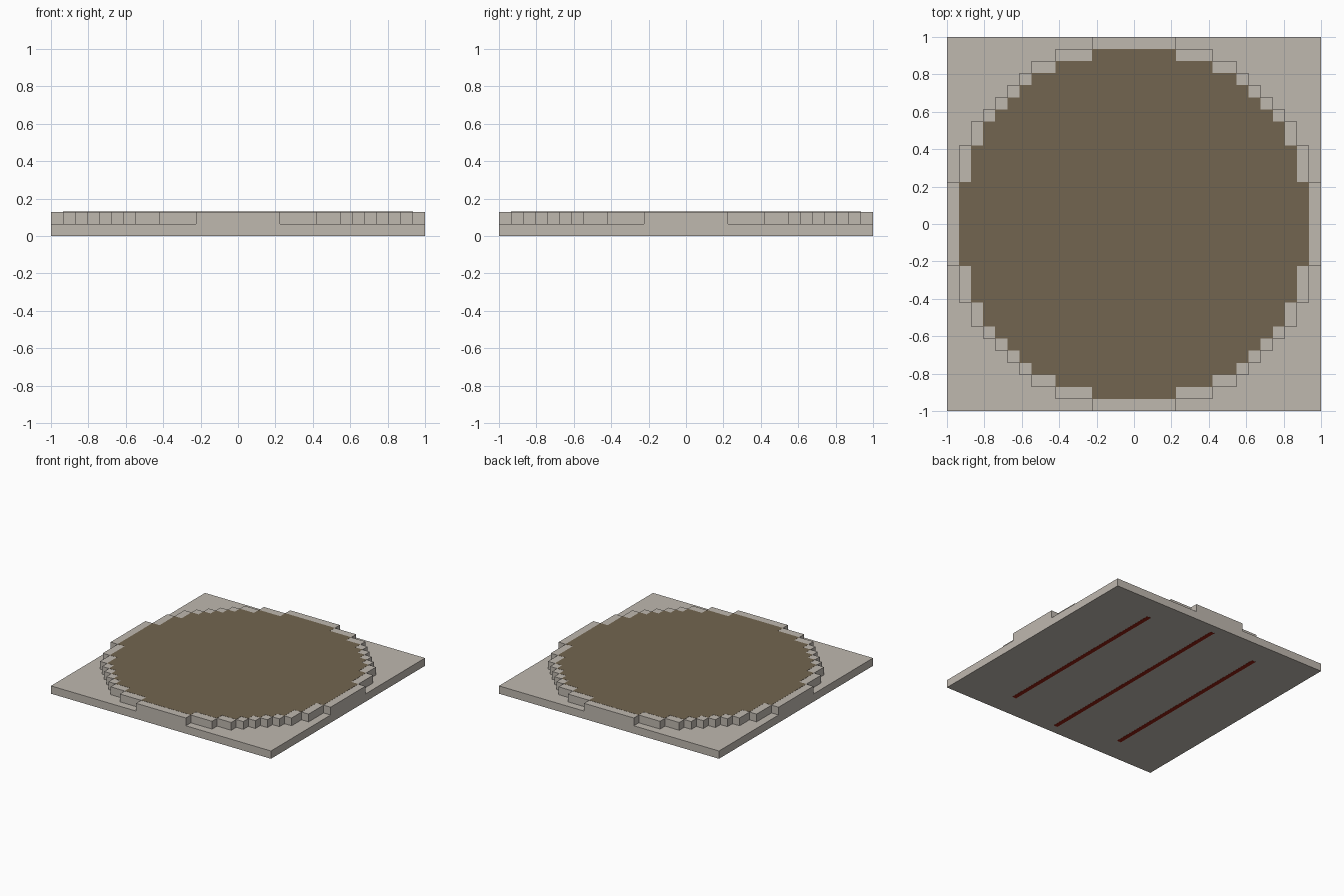
import bpy, bmesh

cube = bpy.data.objects.get("Cube")
if cube:
    bpy.data.objects.remove(cube, do_unlink=True)

CELL = 2 / 31
BASE_TOP, RIM_TOP = 0.065, 0.13
# Half extents of the stepped disc, counted in half cells
STEPS = [7, 13, 17, 19, 21, 23, 25, 27, 29, 31]


def material(name, colour):
    mat = bpy.data.materials.new(name)
    mat.use_nodes = True
    mat.diffuse_color = (*colour, 1)
    bsdf = mat.node_tree.nodes["Principled BSDF"]
    bsdf.inputs["Base Color"].default_value = (*colour, 1)
    bsdf.inputs["Roughness"].default_value = 0.9
    return mat


stone = material("pale stone", (0.52, 0.48, 0.43))
earth = material("brown earth", (0.17, 0.13, 0.08))
red = material("dark red", (0.28, 0.015, 0.006))


def prism(name, outline, bottom, top, mat):
    """Extrude a closed outline, given counterclockwise, between two heights."""
    bm = bmesh.new()
    face = bm.faces.new([bm.verts.new((x, y, bottom)) for x, y in outline])
    up = bmesh.ops.extrude_face_region(bm, geom=[face], use_keep_orig=True)
    for v in up["geom"]:
        if isinstance(v, bmesh.types.BMVert):
            v.co.z = top
    bmesh.ops.recalc_face_normals(bm, faces=bm.faces)
    mesh = bpy.data.meshes.new(name)
    bm.to_mesh(mesh)
    bm.free()
    mesh.materials.append(mat)
    obj = bpy.data.objects.new(name, mesh)
    bpy.context.collection.objects.link(obj)
    return obj


def rectangle(x, half_width, half_length):
    return [(x - half_width, -half_length), (x + half_width, -half_length),
            (x + half_width, half_length), (x - half_width, half_length)]


def stepped_disc(steps):
    """Staircase quarter, turned four times into a blocky circle."""
    ext = [s * CELL / 2 for s in steps]
    quarter = []
    for i, y in enumerate(ext):
        x = ext[-1 - i]
        quarter.append((x, y))
        if i < len(ext) - 1:
            quarter.append((ext[-2 - i], y))
    points = []
    for _ in range(4):
        points += quarter
        quarter = [(-y, x) for x, y in quarter]
    return points


# Square base and the stepped disc on it
prism("base_slab", rectangle(0, 1, 1), 0.001, BASE_TOP, stone)
prism("stepped_rim", stepped_disc(STEPS), BASE_TOP, RIM_TOP - 0.001, stone)

# Brown floor, one cell inside the rim
prism("arena_floor", stepped_disc(STEPS[:-1]), RIM_TOP - 0.002, RIM_TOP, earth)

# Three red strips on the underside
for name, x, half_length in (("left", 0.515, 0.79), ("middle", 0, 0.92), ("right", -0.515, 0.79)):
    prism(f"{name}_underside_strip", rectangle(x, 0.018, half_length), 0, 0.004, red)
